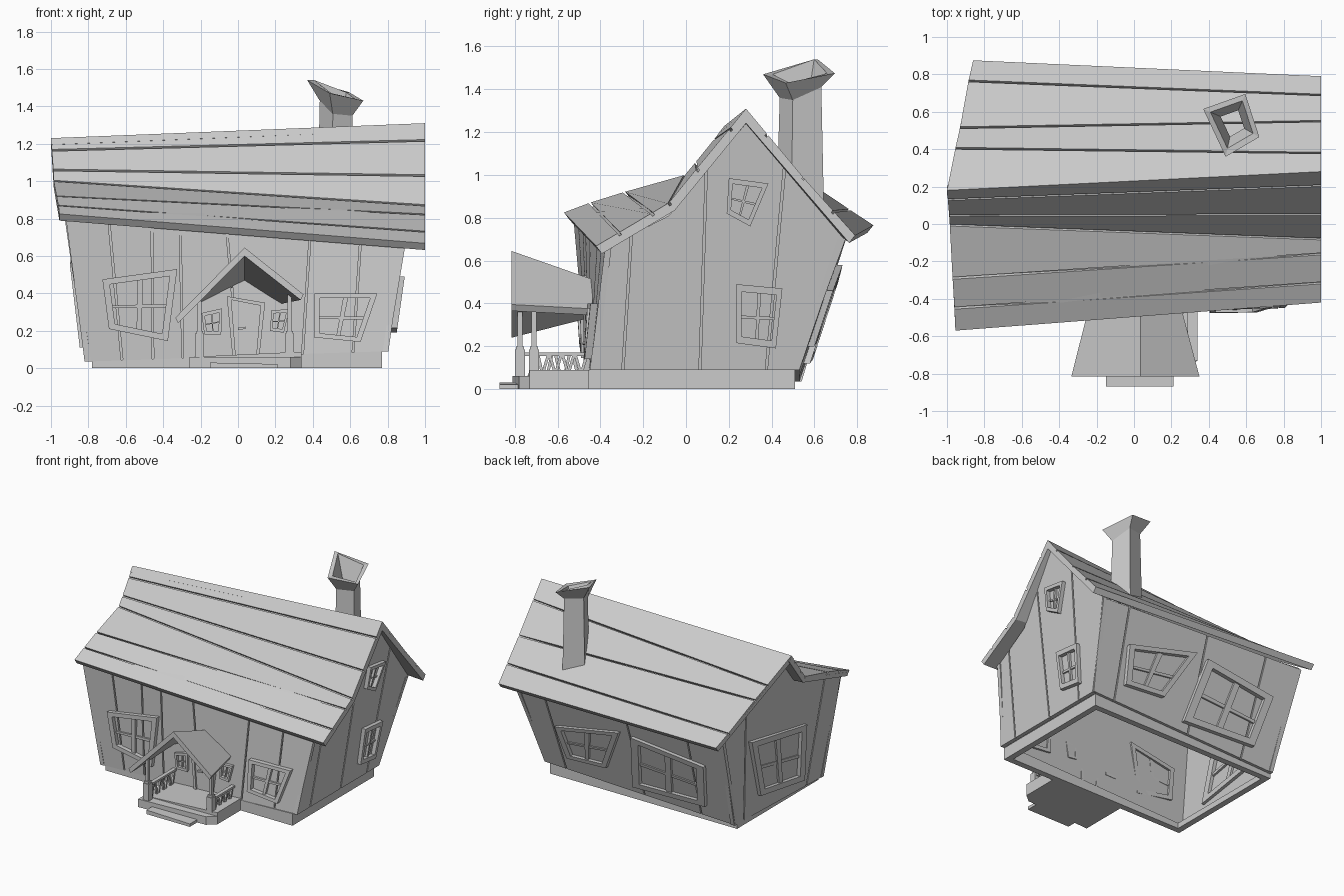
import bpy, bmesh
from mathutils import Vector as V

if "Cube" in bpy.data.objects:
    bpy.data.objects.remove(bpy.data.objects["Cube"])


def mesh(name, verts, faces):
    me = bpy.data.meshes.new(name)
    bm = bmesh.new()
    vs = [bm.verts.new(v) for v in verts]
    for f in faces:
        bm.faces.new([vs[i] for i in f])
    bmesh.ops.recalc_face_normals(bm, faces=bm.faces)
    bm.to_mesh(me)
    bm.free()
    ob = bpy.data.objects.new(name, me)
    bpy.context.collection.objects.link(ob)
    return ob


def prism(name, a, b):
    n = len(a)
    sides = [(i, (i + 1) % n, n + (i + 1) % n, n + i) for i in range(n)]
    return mesh(name, list(a) + list(b), [tuple(range(n)), tuple(range(n, 2 * n))] + sides)


def box(name, x0, x1, y0, y1, z0, zl, zr=None):
    # box whose top may slope from left (zl) to right (zr)
    zr = zl if zr is None else zr
    c = [(x0, y0), (x1, y0), (x1, y1), (x0, y1)]
    return prism(name, [(x, y, z0) for x, y in c],
                 [(x, y, zl if x == x0 else zr) for x, y in c])


def lerp(a, b, t):
    return a + (b - a) * t


def on_line(line, c):
    for (c0, z0), (c1, z1) in zip(line, line[1:]):
        if c <= c1 + 1e-6:
            return (c, lerp(z0, z1, (c - c0) / (c1 - c0)))
    return line[-1]


class Wall:
    """Leaning wall: corners give depth at bottom start/end and top start/end."""

    def __init__(self, name, axis, sign, bottom, top, depth, grooves):
        self.axis, self.sign, self.depth = axis, sign, depth
        self.b, self.t, self.name = bottom, top, name
        self.slab(name + "_shell", bottom + top[::-1], -.03, -.012)
        cuts = [(bottom[0][0], top[0][0])] + grooves + [(bottom[-1][0], top[-1][0])]
        g = .005
        for i, ((b0, t0), (b1, t1)) in enumerate(zip(cuts, cuts[1:])):
            if i > 0:
                b0, t0 = b0 + g, t0 + g
            if i < len(cuts) - 2:
                b1, t1 = b1 - g, t1 - g
            mid = [p for p in top if t0 + .01 < p[0] < t1 - .01]
            poly = [on_line(bottom, b0), on_line(bottom, b1), on_line(top, t1)] + mid[::-1] + [on_line(top, t0)]
            self.slab(name + "_plank", poly, -.015, 0)

    def at(self, p, off):
        c, z = p
        c0, c1 = self.b[0][0], self.b[-1][0]
        u = (c - c0) / (c1 - c0)
        d0, d1, d2, d3 = self.depth
        w = (z - .06) / .65
        d = lerp(lerp(d0, d1, u), lerp(d2, d3, u), w) + off * self.sign
        return (c, d, z) if self.axis == 'x' else (d, c, z)

    def slab(self, name, poly, lo, hi):
        prism(name, [self.at(p, lo) for p in poly], [self.at(p, hi) for p in poly])

    def window(self, quad, k=.8, name="window", out=.03):
        # quad: top left, top right, bottom right, bottom left
        q = [V(p) for p in quad]
        m = sum(q, V((0, 0))) / 4
        r = [m + (p - m) * k for p in q]
        for i in range(4):
            j = (i + 1) % 4
            self.slab(name + "_frame", [q[i], q[j], r[j], r[i]], -.05, out)
        bl = lambda u, v: lerp(lerp(r[3], r[2], u), lerp(r[0], r[1], u), v)
        self.slab(name + "_mullion", [bl(.46, 0), bl(.56, 0), bl(.56, 1), bl(.46, 1)], -.04, out * .6)
        self.slab(name + "_crossbar", [bl(0, .4), bl(1, .45), bl(1, .52), bl(0, .47)], -.04, out * .4)


# Walls
front = Wall("front_wall", 'x', -1, [(-.82, .035), (.80, .09)], [(-.92, .80), (.895, .66)],
             (-.46, -.45, -.51, -.38),
             [(-.62, -.69), (-.455, -.46), (-.295, -.31), (0, -.06), (.345, .385), (.615, .655)])
back = Wall("back_wall", 'x', 1, [(-.78, .035), (.80, .09)], [(-.84, .76), (.895, .70)],
            (.54, .52, .75, .74), [(-.5, -.53), (-.03, -.02), (.62, .66)])
right = Wall("right_wall", 'y', 1, [(-.45, .088), (.52, .088)],
             [(-.37, .66), (-.08, .81), (.28, 1.24), (.745, .70)],
             (.80, .80, .893, .893), [(-.295, -.255), (.065, .095), (.375, .46)])
left = Wall("left_wall", 'y', -1, [(-.46, .035), (.54, .035)],
            [(-.51, .80), (0, .95), (.18, 1.17), (.76, .77)],
            (-.82, -.78, -.91, -.84), [(-.27, -.33), (.43, .52)])

# Crooked windows
front.window([(-.725, .475), (-.325, .53), (-.375, .145), (-.69, .21)])
front.window([(.41, .40), (.745, .40), (.655, .14), (.405, .165)])
front.window([(-.195, .295), (-.085, .32), (-.09, .18), (-.18, .18)], .7, "porch_window", .02)
front.window([(.18, .31), (.275, .315), (.245, .19), (.17, .20)], .7, "porch_window", .02)
right.window([(.20, .985), (.385, .96), (.30, .76), (.19, .82)], .74)
right.window([(.235, .49), (.45, .47), (.42, .19), (.235, .215)], .76)
back.window([(.05, .58), (.61, .46), (.57, .20), (.24, .22)])
back.window([(-.64, .50), (-.05, .57), (.04, .12), (-.57, .14)])
left.window([(-.15, .56), (.46, .65), (.30, .18), (-.20, .11)])

# Door with frame and handle
dq = [V(p) for p in [(-.06, .385), (.145, .35), (.115, .07), (-.03, .07)]]
dm = sum(dq, V((0, 0))) / 4
di = [dm + V(((p - dm).x * .76, (p - dm).y * (.88 if p.y > .2 else 1))) for p in dq]
for i, j in ((3, 0), (0, 1), (1, 2)):
    front.slab("door_frame", [dq[i], dq[j], di[j], di[i]], -.04, .025)
front.slab("door", di, -.03, .012)
front.slab("door_handle", [(.0, .205), (.04, .21), (.04, .222), (0, .217)], 0, .03)

# Foundation ring
for x0, x1, y0, y1, zl, zr in ((-.78, .77, -.455, -.41, .04, .09), (-.78, .77, .465, .51, .04, .09),
                               (-.78, -.735, -.41, .465, .04, .042), (.725, .77, -.41, .465, .088, .09)):
    box("foundation", x0, x1, y0, y1, 0, zl, zr)

# Main roof: crooked planks over a core; edges run from left end to right end
FL = [(-.955, -.57, .825), (-.96, -.45, .87), (-.97, -.29, .92), (-.985, -.005, 1.0),
      (-.988, .045, 1.06), (-.995, .13, 1.165), (-1, .18, 1.23)]
FR = [(1, -.42, .668), (1, -.315, .73), (1, -.16, .822), (1, -.08, .87),
      (1, .05, 1.03), (1, .205, 1.218), (1, .28, 1.31)]
BL = [(-1, .18, 1.23), (-.955, .405, 1.08), (-.93, .515, 1.006), (-.885, .765, .838), (-.86, .875, .765)]
BR = [(1, .28, 1.31), (1, .38, 1.19), (1, .55, .986), (1, .69, .83), (1, .79, .718)]


def strip(name, a, b, c, d, down, lo, hi):
    p = [V(a), V(b), V(c), V(d)]
    prism(name, [v + down * lo for v in p], [v + down * hi for v in p])


def roof_side(name, L, R, down, cores):
    n = len(L) - 1
    for i in range(n):
        l0, l1, r0, r1 = V(L[i]), V(L[i + 1]), V(R[i]), V(R[i + 1])
        gl, gr = (l1 - l0).normalized() * .006, (r1 - r0).normalized() * .006
        if i > 0:
            l0, r0 = l0 + gl, r0 + gr
        if i < n - 1:
            l1, r1 = l1 - gl, r1 - gr
        strip(name + "_plank", l0, r0, r1, l1, down, 0, .025)
    for i, j in cores:
        strip(name + "_core", L[i], R[i], R[j], L[j], down, .015, .045)


roof_side("front_roof", FL, FR, V((0, .6, -.8)), [(0, 3), (3, 6)])
roof_side("back_roof", BL, BR, V((0, -.62, -.78)), [(0, 4)])

# Chimney: flared square tube with a tilted rim
rim = [V((.37, .615, 1.54)), V((.595, .695, 1.475)), V((.67, .465, 1.43)), V((.49, .36, 1.47))]
mid = V((.53, .545, 0))


def ring(k, zs):
    return [V((mid.x + (p.x - mid.x) * k, mid.y + (p.y - mid.y) * k, z)) for p, z in zip(rim, zs)]


rz = [p.z for p in rim]
rings = [ring(.66, [.85] * 4), ring(.58, [1.43, 1.41, 1.35, 1.36]), rim,
         ring(.76, rz), ring(.42, [1.38, 1.36, 1.32, 1.33]), ring(.42, [.85] * 4)]
faces = [(r * 4 + i, r * 4 + (i + 1) % 4, (r + 1) % 6 * 4 + (i + 1) % 4, (r + 1) % 6 * 4 + i)
         for r in range(6) for i in range(4)]
mesh("chimney", [v for r in rings for v in r], faces)

# Porch floor and steps
base = [(-.26, -.74), (.34, -.73), (.34, -.44), (-.26, -.44)]
prism("porch_floor", [(x, y, 0) for x, y in base], [(x, y, .06 if x < 0 else .088) for x, y in base])
base = [(-.26, -.81), (.28, -.78), (.34, -.73), (-.26, -.73)]
prism("porch_front_edge", [(x, y, 0) for x, y in base], [(x, y, .06) for x, y in base])
box("porch_step", -.15, .21, -.87, -.76, 0, .03, .022)

# Porch posts and railings
for x, y, z0, z1 in ((-.205, -.775, .055, .36), (.275, -.71, .08, .41)):
    box("post_base", x - .024, x + .024, y - .024, y + .024, z0, .185)
    box("post_cap", x - .018, x + .018, y - .018, y + .018, .185, .20)
    box("porch_post", x - .011, x + .011, y - .011, y + .011, .20, z1)
    box("railing_top", x - .014, x + .014, y, -.45, .155, .17)
    for i in range(7):
        yy = lerp(y + .055, -.475, i / 6)
        lean = .012 * (-1) ** i
        c = [(-.007, -.007), (.007, -.007), (.007, .007), (-.007, .007)]
        prism("baluster", [(x + a, yy + b - lean, z0) for a, b in c],
              [(x + a, yy + b + lean, .16) for a, b in c])

# Porch roof, narrowing towards the wall
r0, r1 = V((.035, -.815, .645)), V((.035, -.43, .51))
for e0, e1, down in ((V((-.335, -.815, .27)), V((-.24, -.44, .365)), V((.015, 0, -.03))),
                     (V((.35, -.815, .395)), V((.25, -.44, .375)), V((-.015, 0, -.03)))):
    p = [r0, e0, e1, r1]
    prism("porch_roof", p, [v + (V((0, 0, -.045)) if v in (r0, r1) else down) for v in p])
